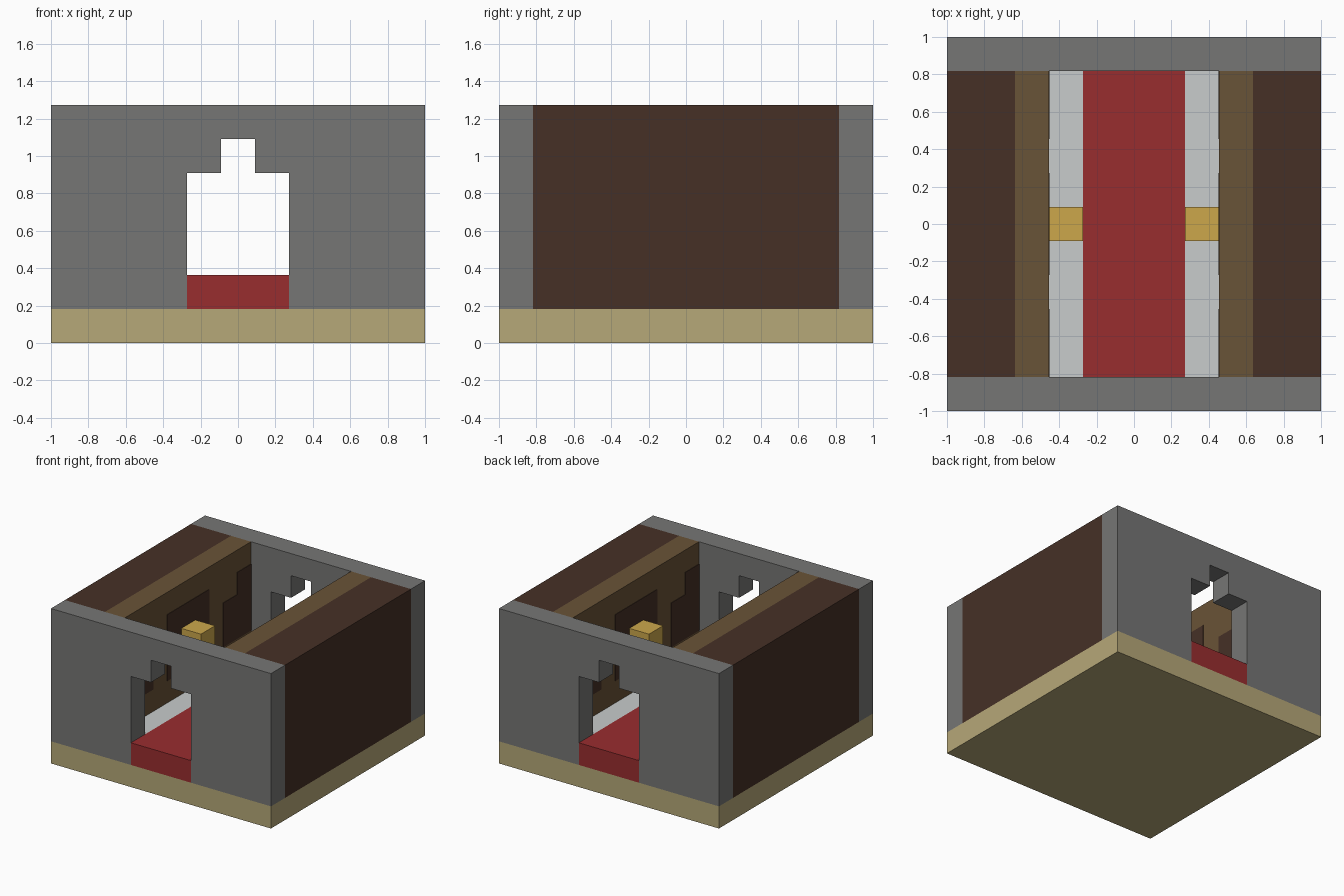
import bpy
import bmesh
from mathutils import Vector

U = 2 / 11  # one block

old = bpy.data.objects.get("Cube")
if old:
    bpy.data.objects.remove(old)


def material(name, rgb):
    """Flat material from an sRGB colour given in 0-255."""
    lin = [((c / 255 + 0.055) / 1.055) ** 2.4 for c in rgb]
    m = bpy.data.materials.new(name)
    m.use_nodes = True
    m.diffuse_color = (*lin, 1)
    bsdf = m.node_tree.nodes["Principled BSDF"]
    bsdf.inputs["Base Color"].default_value = (*lin, 1)
    bsdf.inputs["Roughness"].default_value = 0.9
    return m


SAND = material("sand", (182, 168, 120))
STONE = material("stone grey", (118, 118, 117))
DARK = material("dark brown", (70, 48, 38))
WOOD = material("wood brown", (105, 83, 55))
RED = material("carpet red", (153, 45, 47))
PALE = material("pale grey", (200, 204, 204))
GOLD = material("gold", (204, 167, 75))


def finish(name, bm, mat):
    bmesh.ops.recalc_face_normals(bm, faces=bm.faces)
    mesh = bpy.data.meshes.new(name)
    bm.to_mesh(mesh)
    bm.free()
    mesh.materials.append(mat)
    obj = bpy.data.objects.new(name, mesh)
    bpy.context.collection.objects.link(obj)
    return obj


def box(name, lo, hi, mat):
    """Box between two corners measured in blocks."""
    bm = bmesh.new()
    bmesh.ops.create_cube(bm, size=1)
    lo, hi = Vector(lo), Vector(hi)
    for v in bm.verts:
        v.co = [(a + (b - a) * (c + 0.5)) * U for a, b, c in zip(lo, hi, v.co)]
    return finish(name, bm, mat)


def extrude_profile(name, half, y0, y1, mat):
    """Mirror half an x-z outline and extrude it along y."""
    outline = half + [(-x, z) for x, z in reversed(half)]
    bm = bmesh.new()
    face = bm.faces.new([bm.verts.new((x * U, y0 * U, z * U)) for x, z in outline])
    out = bmesh.ops.extrude_face_region(bm, geom=[face])
    moved = [g for g in out["geom"] if isinstance(g, bmesh.types.BMVert)]
    bmesh.ops.translate(bm, verts=moved, vec=(0, (y1 - y0) * U, 0))
    return finish(name, bm, mat)


# Base and carpet
box("base_slab", (-5.5, -5.5, 0), (5.5, 5.5, 1), SAND)
box("carpet", (-1.5, -5.5, 1), (1.5, 5.5, 2), RED)

# End walls with stepped doorways
wall = [(0.5, 6), (0.5, 5), (1.5, 5), (1.5, 1), (5.5, 1), (5.5, 7)]
extrude_profile("front_wall", wall, -5.5, -4.5, STONE)
extrude_profile("back_wall", wall, 4.5, 5.5, STONE)

# Dark patches on the inner walls: y start, y end, z start, z end
patches = [(-1.5, 1.5, 3, 6)]
for lo, hi, top in ((3.5, 4.5, 6), (2.5, 3.5, 5)):
    patches += [(lo, hi, 3, top), (-hi, -lo, 3, top)]

# Side walls, floor borders and lamps
for side, s in (("left", 1), ("right", -1)):
    def slab(name, x0, x1, y0, y1, z0, z1, mat):
        a, b = sorted((s * x0, s * x1))
        return box(f"{side}_{name}", (a, y0, z0), (b, y1, z1), mat)

    slab("outer_wall", 3.5, 5.5, -4.5, 4.5, 1, 7, DARK)
    slab("inner_wall", 2.5, 3.5, -4.5, 4.5, 1, 7, WOOD)
    slab("floor_border", 1.5, 2.5, -4.5, 4.5, 1, 2, PALE)
    slab("lamp", 1.5, 2.5, -0.5, 0.5, 4, 5, GOLD)
    for n, patch in enumerate(patches):
        slab(f"wall_patch_{n + 1}", 2.48, 2.5, *patch, DARK)
